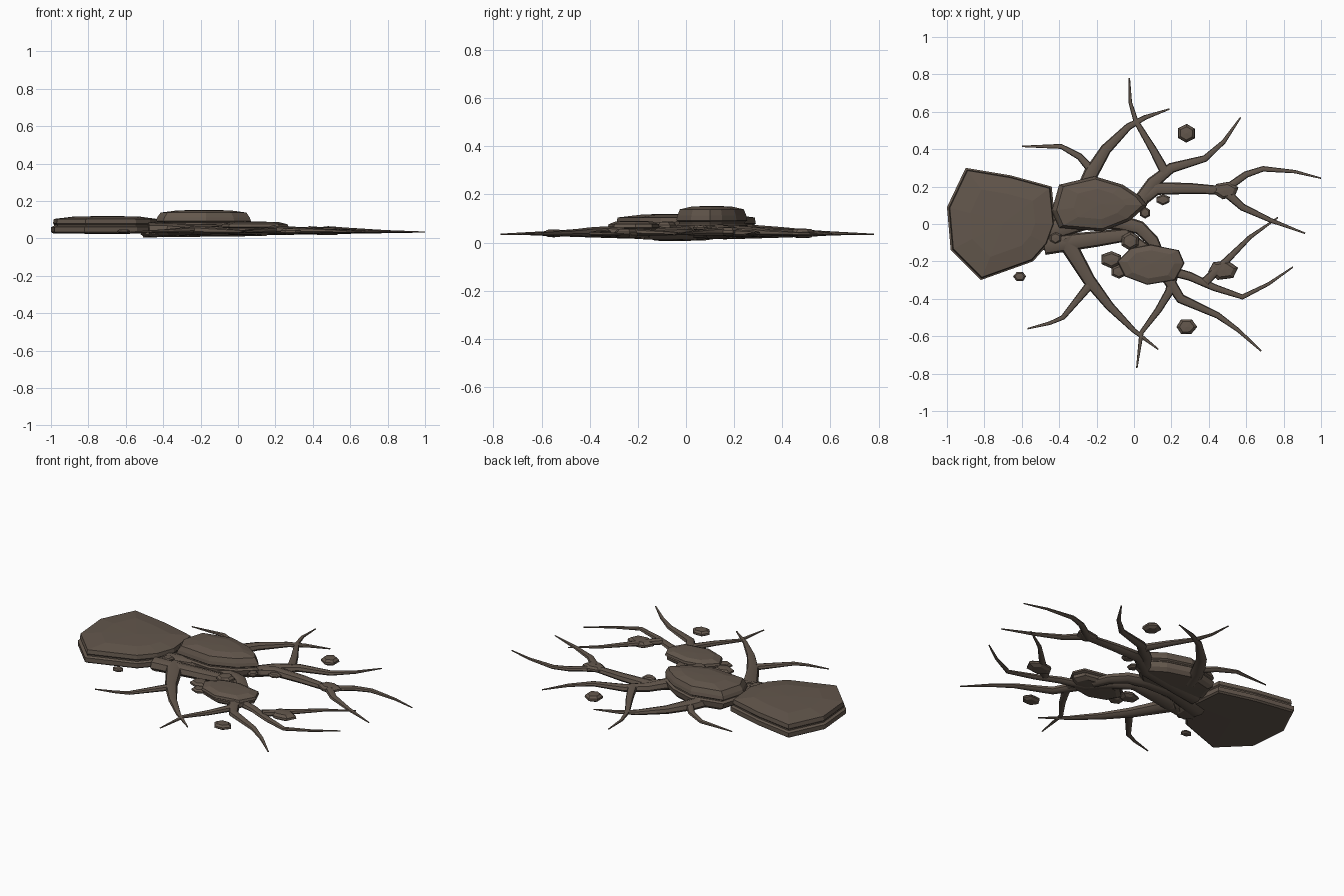
import bpy
import bmesh
import math
import random
from mathutils import Vector

random.seed(4)

default_cube = bpy.data.objects.get("Cube")
if default_cube:
    bpy.data.objects.remove(default_cube, do_unlink=True)

# One earthy colour for everything
bark = bpy.data.materials.new("dark_bark")
bark.use_nodes = True
bark_colour = (0.125, 0.095, 0.073, 1)
bark.diffuse_color = bark_colour
bark.node_tree.nodes["Principled BSDF"].inputs["Base Color"].default_value = bark_colour


def finish(bm, name, smooth=False):
    """Turn the bmesh into a named, coloured object."""
    bmesh.ops.recalc_face_normals(bm, faces=bm.faces)
    mesh = bpy.data.meshes.new(name)
    bm.to_mesh(mesh)
    bm.free()
    mesh.materials.append(bark)
    part = bpy.data.objects.new(name, mesh)
    bpy.context.collection.objects.link(part)
    if smooth:
        bpy.ops.object.select_all(action="DESELECT")
        part.select_set(True)
        bpy.context.view_layer.objects.active = part
        bpy.ops.object.shade_smooth_by_angle(angle=math.radians(50))
    return part


def loft(bm, rings):
    """Join equal rings with quads and return the vertex rings."""
    loops = [[bm.verts.new(point) for point in ring] for ring in rings]
    count = len(loops[0])
    for low, high in zip(loops, loops[1:]):
        for i in range(count):
            j = (i + 1) % count
            bm.faces.new((low[i], low[j], high[j], high[i]))
    return loops


def cap(bm, loop, tip):
    """Close a ring with a fan of triangles."""
    apex = bm.verts.new(tip)
    for a, b in zip(loop, loop[1:] + loop[:1]):
        bm.faces.new((a, b, apex))


def slab(name, outline, layers, peak, underside):
    """Stacked stone slab; layers are (outline scale, height)."""
    corners = [Vector((x, y, 0)) for x, y in outline]
    middle = sum(corners, Vector()) / len(corners)
    rings = []
    for scale, height in layers:
        lift = Vector((0, 0, height))
        rings.append([middle + (c - middle) * scale + lift for c in corners])
    bm = bmesh.new()
    loops = loft(bm, rings)
    cap(bm, loops[0], middle + Vector((0, 0, underside)))
    cap(bm, loops[-1], middle + Vector((0, 0, peak)))
    return finish(bm, name)


def root(name, path, thickness, end=0.004, height=0.046, sides=7):
    """Tapering flattened root following a ground path."""
    points = [Vector((x, y, 0)) for x, y in path]
    last = len(points) - 1
    lengths = [0]
    for a, b in zip(points, points[1:]):
        lengths.append(lengths[-1] + (b - a).length)
    rings = []
    for i, point in enumerate(points):
        along = points[min(i + 1, last)] - points[max(i - 1, 0)]
        across = Vector((-along.y, along.x, 0)).normalized()
        t = lengths[i] / lengths[-1]
        radius = thickness + (end - thickness) * t
        level = height + (0.034 - height) * t
        ring = []
        for k in range(sides):
            angle = math.tau * k / sides + math.pi / 2
            offset = across * (radius * math.cos(angle))
            ring.append(point + offset + Vector((0, 0, level + 0.75 * radius * math.sin(angle))))
        rings.append(ring)
    bm = bmesh.new()
    loops = loft(bm, rings)
    bm.faces.new(loops[0])
    bm.faces.new(loops[-1])
    return finish(bm, name, smooth=True)


def rock(name, x, y, radius, long=1.0, level=0.038, turn=0.5):
    """Small faceted stone with a wide waist."""
    outline = []
    for k in range(6):
        angle = math.tau * k / 6 + turn
        r = radius * random.uniform(0.92, 1.05)
        outline.append((x + long * r * math.cos(angle), y + r * math.sin(angle)))
    half = min(radius * 0.33, 0.02)
    layers = [(0.65, level - half), (1, level - half * 0.35),
              (0.97, level + half * 0.3), (0.7, level + half)]
    return slab(name, outline, layers, level + half * 1.15, level - half * 1.1)


# Stone slabs
slab("large_slab",
     [(-0.9, 0.3), (-0.66, 0.26), (-0.44, 0.2), (-0.42, 0), (-0.46, -0.11),
      (-0.54, -0.2), (-0.82, -0.3), (-0.98, -0.14), (-1, 0.09)],
     [(0.96, 0.026), (1, 0.034), (1, 0.06), (0.95, 0.067), (0.95, 0.075),
      (0.965, 0.08), (0.95, 0.104), (0.6, 0.117)], 0.12, 0.024)
slab("middle_slab",
     [(-0.4, 0.21), (-0.21, 0.255), (-0.06, 0.21), (0.03, 0.15), (0.07, 0.1),
      (-0.02, 0.02), (-0.17, -0.04), (-0.4, -0.02), (-0.44, 0.07)],
     [(0.85, 0.02), (0.97, 0.04), (1, 0.07), (0.93, 0.078), (0.93, 0.085),
      (1, 0.092), (0.97, 0.112), (0.9, 0.138), (0.55, 0.15)], 0.152, 0.014)
slab("small_slab",
     [(-0.09, -0.2), (-0.02, -0.13), (0.09, -0.11), (0.24, -0.14),
      (0.27, -0.21), (0.22, -0.3), (0.07, -0.325), (-0.05, -0.28)],
     [(0.75, 0.022), (0.92, 0.036), (0.94, 0.052), (0.9, 0.056),
      (1, 0.062), (0.97, 0.076), (0.7, 0.088)], 0.09, 0.02)

# Main roots
root("front_main_root",
     [(-0.48, -0.115), (-0.2, -0.08), (-0.05, -0.06), (0.05, -0.13),
      (0.15, -0.24), (0.3, -0.28), (0.43, -0.34), (0.58, -0.39),
      (0.72, -0.32), (0.85, -0.23)], 0.052)
root("back_main_root",
     [(-0.4, 0.05), (0, 0.1), (0.12, 0.19), (0.3, 0.19), (0.48, 0.18),
      (0.6, 0.265), (0.69, 0.295), (0.86, 0.28), (1, 0.245)], 0.056)
root("crossing_root",
     [(-0.5, -0.05), (-0.25, 0.02), (-0.08, 0.01), (0.03, -0.02),
      (0.1, -0.09), (0.14, -0.18)], 0.06, end=0.03)

# Side roots
root("right_back_root",
     [(0.48, 0.18), (0.58, 0.09), (0.73, 0.02), (0.915, -0.05)], 0.026)
root("back_long_root",
     [(0.02, 0.1), (0.1, 0.22), (0.2, 0.3), (0.38, 0.35), (0.48, 0.44),
      (0.57, 0.57)], 0.042)
root("back_upright_root",
     [(0.17, 0.27), (0.1, 0.4), (0.01, 0.55), (-0.02, 0.65),
      (-0.025, 0.78)], 0.028)
root("back_thick_root",
     [(-0.27, 0.16), (-0.23, 0.27), (-0.15, 0.4), (-0.03, 0.52),
      (0.06, 0.57), (0.19, 0.615)], 0.048)
root("back_left_twig",
     [(-0.22, 0.28), (-0.29, 0.36), (-0.39, 0.415), (-0.6, 0.415)], 0.024)
root("front_thick_root",
     [(-0.37, -0.08), (-0.24, -0.3), (-0.13, -0.44), (0, -0.57),
      (0.13, -0.67)], 0.05)
root("front_left_twig",
     [(-0.24, -0.33), (-0.38, -0.5), (-0.45, -0.53), (-0.57, -0.56)], 0.024)
root("front_upright_root",
     [(0.21, -0.27), (0.19, -0.36), (0.13, -0.46), (0.04, -0.58),
      (0.015, -0.77)], 0.028)
root("front_long_root",
     [(0.16, -0.26), (0.25, -0.4), (0.45, -0.49), (0.56, -0.57),
      (0.68, -0.68)], 0.034)
root("front_right_root",
     [(0.38, -0.31), (0.48, -0.21), (0.62, -0.07), (0.77, 0.035)], 0.026)

# Loose stones around the roots
rock("back_stone", 0.28, 0.485, 0.054)
rock("front_stone", 0.28, -0.55, 0.045, long=1.25, turn=0)
rock("left_stone", -0.61, -0.28, 0.028, long=1.25, turn=0)

# Stones caught in the roots
rock("front_root_stone", 0.475, -0.245, 0.056, long=1.45, turn=0.2)
rock("back_root_stone", 0.49, 0.18, 0.05, long=1.4, turn=0.3, level=0.045)
rock("slab_stone", -0.12, -0.19, 0.048, long=1.25, level=0.048)
rock("slab_stone_front", -0.08, -0.255, 0.038, long=1.2, level=0.045)
rock("inner_stone", 0.155, 0.13, 0.03, long=1.4, level=0.05)
rock("inner_stone_small", 0.06, 0.06, 0.032, level=0.06)
rock("trunk_stone", -0.42, -0.075, 0.035, level=0.075)
rock("fork_stone", -0.02, -0.09, 0.05, long=1.1, level=0.068)
rock("under_stone", -0.45, -0.08, 0.08, level=0.028)
